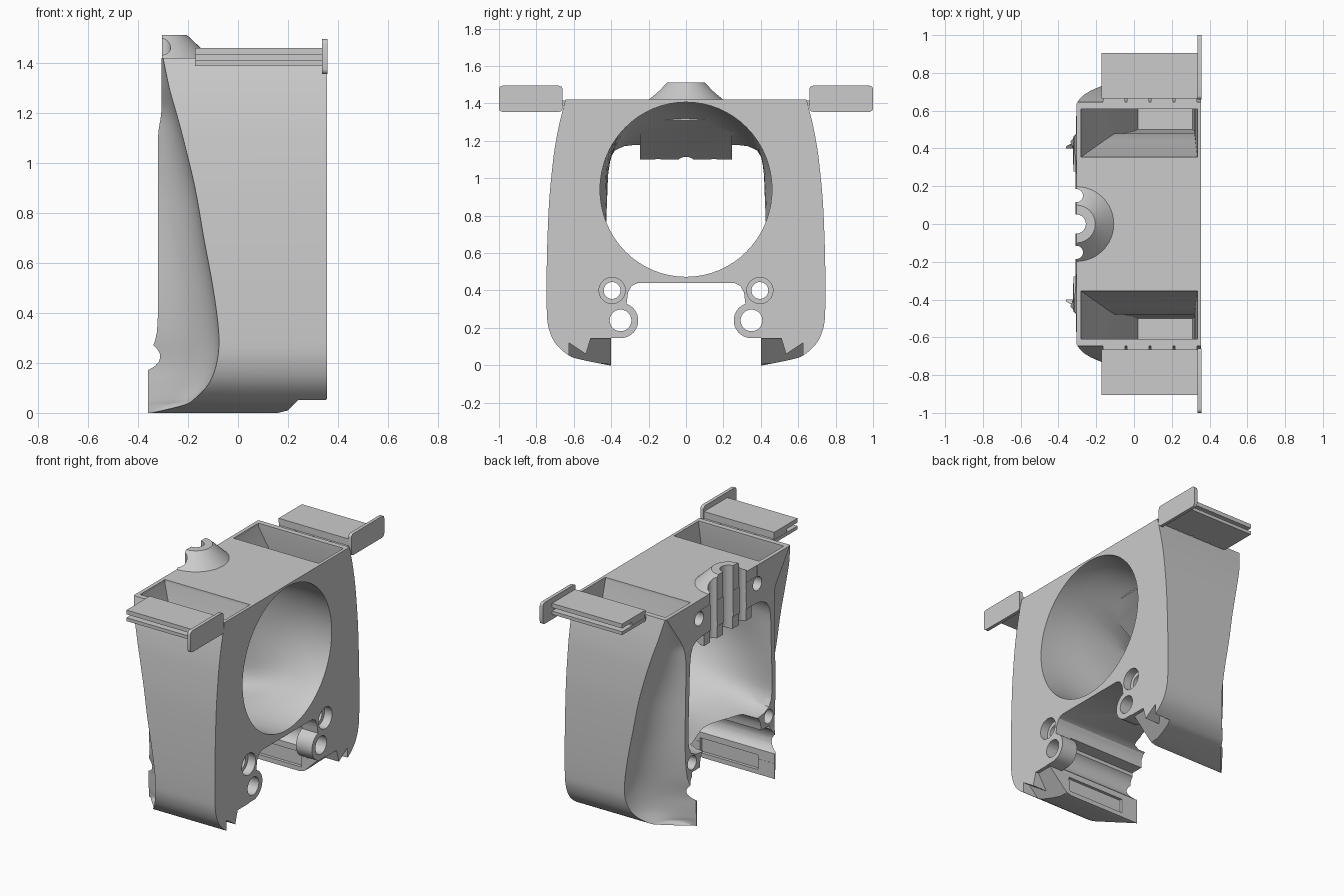
import bpy, bmesh, math
from mathutils import Matrix, Vector

cube = bpy.data.objects.get("Cube")
if cube:
    bpy.data.objects.remove(cube, do_unlink=True)

grey = bpy.data.materials.new("plain_grey")
grey.use_nodes = True
COLOR = (0.6, 0.6, 0.6, 1)
grey.diffuse_color = COLOR
grey.node_tree.nodes["Principled BSDF"].inputs["Base Color"].default_value = COLOR


def volume(mesh):
    bm = bmesh.new()
    bm.from_mesh(mesh)
    result = bm.calc_volume(signed=True)
    bm.free()
    return result


def finish(name, bm):
    bmesh.ops.recalc_face_normals(bm, faces=bm.faces)
    if bm.calc_volume(signed=True) < 0:
        bmesh.ops.reverse_faces(bm, faces=bm.faces)
    mesh = bpy.data.meshes.new(name)
    bm.to_mesh(mesh)
    bm.free()
    mesh.materials.append(grey)
    obj = bpy.data.objects.new(name, mesh)
    bpy.context.collection.objects.link(obj)
    return obj


def loft(name, rings):
    """Skin equal-length closed rings and cap both ends."""
    bm = bmesh.new()
    loops = [[bm.verts.new(p) for p in ring] for ring in rings]
    n = len(loops[0])
    for a, b in zip(loops, loops[1:]):
        for i in range(n):
            j = (i + 1) % n
            bm.faces.new((a[i], a[j], b[j], b[i]))
    caps = [bm.faces.new(loops[0][::-1]), bm.faces.new(loops[-1])]
    bm.normal_update()
    bmesh.ops.triangulate(bm, faces=caps)
    return finish(name, bm)


def extrude_x(name, profile, x0, x1):
    return loft(name, [[(x, y, z) for y, z in profile] for x in (x0, x1)])


def box(name, x0, x1, y0, y1, z0, z1):
    y0, y1 = sorted((y0, y1))
    return extrude_x(name, [(y0, z0), (y1, z0), (y1, z1), (y0, z1)], x0, x1)


def rod(name, start, end, r0, r1=None, seg=32):
    start, end = Vector(start), Vector(end)
    axis = end - start
    turn = axis.to_track_quat('Z', 'Y').to_matrix().to_4x4()
    bm = bmesh.new()
    bmesh.ops.create_cone(bm, cap_ends=True, segments=seg, radius1=r0,
                          radius2=r0 if r1 is None else r1, depth=axis.length,
                          matrix=Matrix.Translation((start + end) / 2) @ turn)
    return finish(name, bm)


def combine(target, other, operation='DIFFERENCE'):
    """Boolean that keeps only a result with a plausible volume."""
    before, change = volume(target.data), volume(other.data)
    low, high = (before, before + change) if operation == 'UNION' else (before - change, before)
    for solver in ('MANIFOLD', 'EXACT'):
        mod = target.modifiers.new("combine", 'BOOLEAN')
        mod.operation, mod.object, mod.solver = operation, other, solver
        graph = bpy.context.evaluated_depsgraph_get()
        mesh = bpy.data.meshes.new_from_object(target.evaluated_get(graph))
        target.modifiers.remove(mod)
        after = volume(mesh)
        if low - 1e-4 < after < high + 1e-4 and abs(after - before) > 1e-7:
            target.data = mesh
            break
    bpy.data.objects.remove(other, do_unlink=True)


# Outer housing: height, half width, front x, scoop edge x, back x, back half width
levels = [
    (0, .41, .16, -.345, -.36, .403), (.03, .56, .28, -.22, -.36, .405),
    (.055, .63, .355, -.175, -.36, .407), (.12, .70, .355, -.115, -.36, .41),
    (.21, .737, .355, -.083, -.36, .415), (.32, .745, .355, -.077, -.325, .45),
    (.5, .745, .355, -.1, -.32, .465), (.7, .74, .355, -.137, -.32, .465),
    (.9, .73, .355, -.172, -.32, .46), (1.1, .71, .355, -.22, -.32, .46),
    (1.2, .695, .355, -.247, -.307, .48), (1.3, .675, .355, -.275, -.306, .55),
    (1.42, .645, .355, -.3, -.305, .635)]


def smooth_rows(rows, steps=4):
    """Catmull-Rom blend between table rows."""
    pts = [Vector(r) for r in (rows[0], *rows, rows[-1])]
    out = []
    for p, q, r, s in zip(pts, pts[1:], pts[2:], pts[3:]):
        for k in range(steps):
            t = k / steps
            v = q + .5 * t * (r - p + t * (2 * p - 5 * q + 4 * r - s + t * (3 * (q - r) + s - p)))
            out.append((v[0], v[1], min(v[2], .355), v[3], max(v[4], -.36), v[5]))
    return out + [rows[-1]]


def housing_ring(z, w, front, edge, back, yb):
    half = [(front, w)]
    a, b = Vector((edge, w)), Vector((back, yb))
    mid = Vector((edge - .02 * (edge - back), yb + .36 * (w - yb)))
    for i in range(9):
        t = i / 8
        half.append(tuple(a * (1 - t) ** 2 + mid * 2 * t * (1 - t) + b * t * t))
    ring = half + [(x, -y) for x, y in reversed(half)]
    return [(x, y, z) for x, y in ring]


body = loft("housing", [housing_ring(*row) for row in smooth_rows(levels)])

# Cone boss on top, trimmed flush with the back
combine(body, rod("boss", (-.305, 0, 1.39), (-.305, 0, 1.512), .23, .1, 48), 'UNION')
combine(body, box("back_trim", -.6, -.304, -.3, .3, 1.35, 1.6))


# Duct blending from a round mouth to a squarish rear opening
def duct_ring(x, t):
    ring = []
    for i in range(64):
        a = 2 * math.pi * i / 64
        c, s = math.cos(a), math.sin(a)
        k = (abs(c) ** 8 + abs(s) ** 8) ** (-1 / 8)
        y = (1 - t) * .46 * c + t * (.425 - .015 * s) * c * k
        z = (1 - t) * (.94 + .467 * s) + t * (.805 + .375 * s * k)
        ring.append((x, y, z))
    return ring


combine(body, loft("duct", [duct_ring(x, t) for x, t in
        ((.4, 0), (.3, 0), (.2, .06), (.08, .25), (-.05, .55), (-.18, .85),
         (-.27, 1), (-.42, 1))]))

# Sloping block behind the mouth
wedge = [(-.303, 1.1), (-.275, 1.1), (.02, 1.31), (.02, 1.34), (-.303, 1.34)]
combine(body, loft("rear_block", [[(x, y, z) for x, z in wedge] for y in (-.245, .245)]), 'UNION')

# Lower opening with rounded bosses
half = [(.26, .44), (.29, .425), (.31, .39)]
for i in range(13):
    a = math.radians(110 + 150 * i / 12)
    half.append((.35 + .095 * math.cos(a), .24 + .095 * math.sin(a)))
half += [(.4, .146), (.4, -.1)]
profile = half + [(-y, z) for y, z in reversed(half)]
combine(body, extrude_x("lower_opening", profile, -.6, .6))
combine(body, box("rear_channel", -.6, .24, -.401, .401, .1, .34))

# Vertical grooves in the back
for y, r in ((0, .05), (-.15, .035), (.15, .035)):
    combine(body, rod("groove", (-.305, y, 1), (-.305, y, 1.7), r))

for s in (-1, 1):
    # Screw holes and the trough behind the lower one
    combine(body, rod("upper_hole", (-.6, s * .395, .4), (.6, s * .395, .4), .045))
    combine(body, rod("counterbore", (.3, s * .395, .4), (.6, s * .395, .4), .07))
    combine(body, rod("lower_hole", (.1, s * .35, .24), (.6, s * .35, .24), .058))
    combine(body, rod("trough", (-.6, s * .35, .24), (.239, s * .35, .24), .092))
    combine(body, rod("back_hole", (-.6, s * .3, 1.3), (-.2, s * .3, 1.3), .045))
    # Top pocket
    pocket = [(1.5, -.28, .335, .35, .61), (1.4, -.28, .335, .355, .61),
              (1.15, -.16, .325, .44, .64), (.95, -.1, .32, .48, .68),
              (.7, -.05, .32, .48, .69), (.4, 0, .32, .49, .69), (.25, .02, .31, .5, .68)]
    combine(body, loft("pocket", [[(x0, s * y0, z), (x1, s * y0, z),
                                   (x1, s * y1, z), (x0, s * y1, z)]
                                  for z, x0, x1, y0, y1 in pocket]))
    # Foot recess and slanted front notch
    combine(body, box("foot_recess", -.24, .18, s * .38, s * .42, .03, .125))
    notch = [(.39, -.1), (.39, .143), (.51, .143), (.535, .06), (.625, .12), (.625, -.1)]
    combine(body, loft("foot_notch", [[(x + slope * z, s * y, z) for y, z in notch]
                                      for x, slope in ((.19, 1), (.6, 0))]))


def rounded(y0, y1, z0, z1, r):
    pts = []
    for cy, cz, start in ((y1 - r, z1 - r, 0), (y0 + r, z1 - r, 90),
                          (y0 + r, z0 + r, 180), (y1 - r, z0 + r, 270)):
        for i in range(5):
            a = math.radians(start + 22.5 * i)
            pts.append((cy + r * math.cos(a), cz + r * math.sin(a)))
    return pts


# Side clips: end plate, two slats, spacer and connecting teeth
parts = [body]
for s, side in ((1, "left"), (-1, "right")):
    outline = [(s * y, z) for y, z in rounded(.66, 1, 1.355, 1.495, .02)]
    parts.append(extrude_x(side + "_end_plate", outline, .335, .357))
    parts.append(box(side + "_upper_slat", -.172, .336, s * .665, s * .905, 1.432, 1.46))
    parts.append(box(side + "_lower_slat", -.172, .336, s * .665, s * .905, 1.388, 1.41))
    parts.append(box(side + "_spacer", -.17, .336, s * .665, s * .8, 1.41, 1.432))
    for i in range(4):
        x = -.165 + i * .127
        parts.append(box(side + "_tooth", x, x + .118, s * .63, s * .67, 1.39, 1.415))

# Smooth curved surfaces, keep edges sharp
bpy.ops.object.select_all(action='DESELECT')
for obj in parts:
    obj.select_set(True)
bpy.context.view_layer.objects.active = body
bpy.ops.object.shade_smooth_by_angle(angle=math.radians(30))
